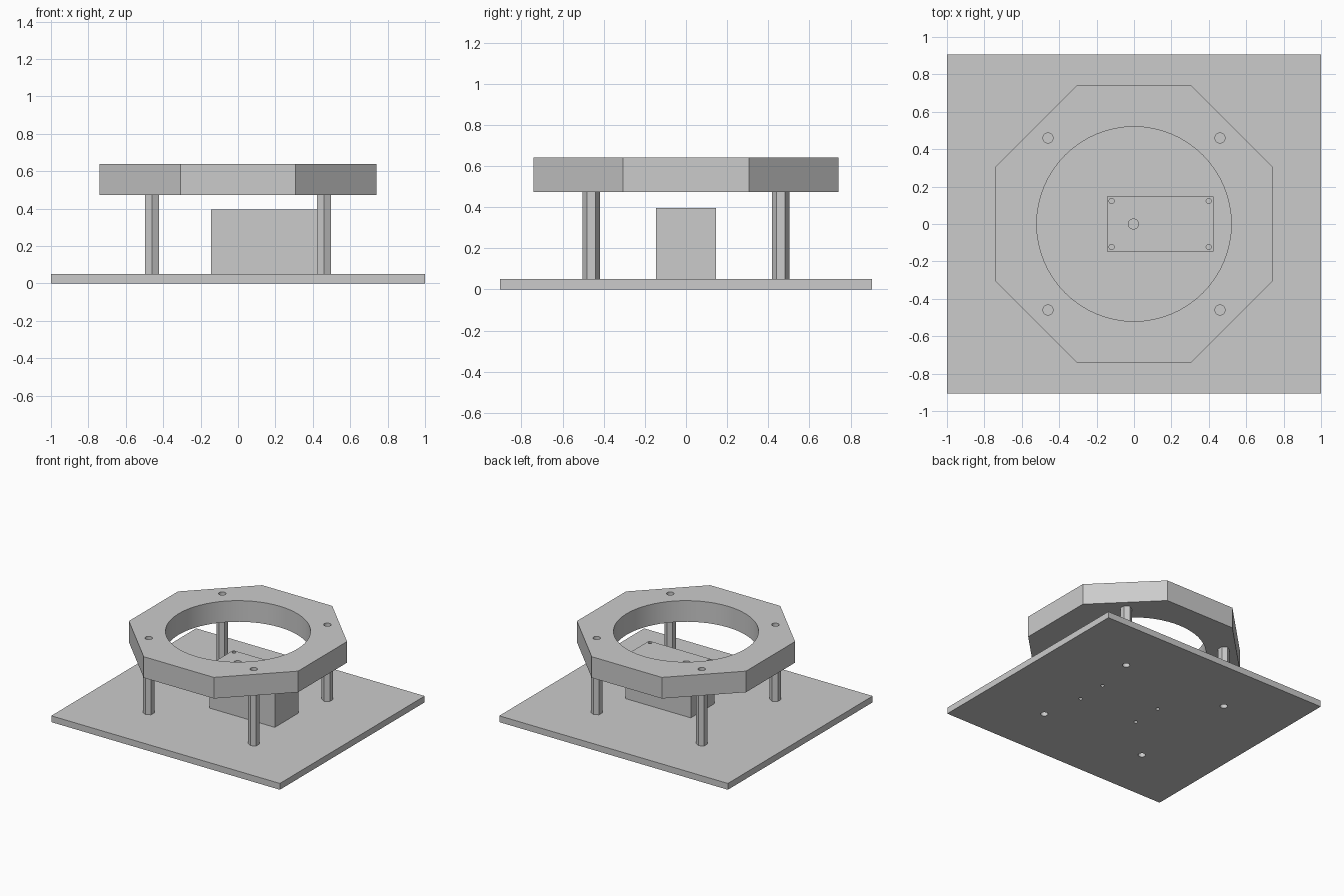
import bpy
import math

if "Cube" in bpy.data.objects:
    bpy.data.objects.remove(bpy.data.objects["Cube"], do_unlink=True)

GREY = (0.6, 0.6, 0.6, 1.0)
grey = bpy.data.materials.new("plain grey")
grey.use_nodes = True
grey.diffuse_color = GREY
grey.node_tree.nodes["Principled BSDF"].inputs["Base Color"].default_value = GREY


def box(name, low, high):
    """Box between two opposite corners."""
    center = [(a + b) / 2 for a, b in zip(low, high)]
    bpy.ops.mesh.primitive_cube_add(size=1, location=center)
    ob = bpy.context.object
    ob.name = name
    ob.scale = [b - a for a, b in zip(low, high)]
    bpy.ops.object.transform_apply(location=True, rotation=True, scale=True)
    ob.data.materials.append(grey)
    return ob


def prism(name, sides, radius, x, y, bottom, top, turn=0.0):
    """Upright regular prism; radius is measured to the corners."""
    bpy.ops.mesh.primitive_cylinder_add(
        vertices=sides, radius=radius, depth=top - bottom,
        location=(x, y, (bottom + top) / 2), rotation=(0, 0, turn))
    ob = bpy.context.object
    ob.name = name
    bpy.ops.object.transform_apply(location=True, rotation=True, scale=True)
    ob.data.materials.append(grey)
    return ob


def drill(ob, x, y, radius, bottom, top, sides=24):
    """Cut a round vertical hole and discard the cutter."""
    cutter = prism("cutter", sides, radius, x, y, bottom, top)
    cutter.hide_render = True
    mod = ob.modifiers.new("hole", 'BOOLEAN')
    mod.operation = 'DIFFERENCE'
    mod.solver = 'EXACT'
    mod.object = cutter
    bpy.context.view_layer.objects.active = ob
    bpy.ops.object.modifier_apply(modifier=mod.name)
    bpy.data.objects.remove(cutter, do_unlink=True)


PLATE_TOP, RING_LOW, RING_TOP, BLOCK_TOP = 0.05, 0.473, 0.64, 0.395
post_spots = [(sx * 0.46, sy * 0.46) for sx in (-1, 1) for sy in (-1, 1)]
screw_spots = [(x, sy * 0.123) for x in (-0.12, 0.40) for sy in (-1, 1)]

# Base plate with post holes and block screw holes
plate = box("base_plate", (-1, -0.905, 0), (1, 0.905, PLATE_TOP))
for x, y in post_spots:
    drill(plate, x, y, 0.027, -0.1, 0.1)
for x, y in screw_spots:
    drill(plate, x, y, 0.014, -0.1, 0.1)

# Octagonal ring with round opening
ring = prism("octagon_ring", 8, 0.74 / math.cos(math.pi / 8), 0, 0,
             RING_LOW, RING_TOP, math.pi / 8)
drill(ring, 0, 0, 0.52, 0.3, 0.8, 64)
for x, y in post_spots:
    drill(ring, x, y, 0.027, 0.3, 0.8)

# Central block with shaft socket and blind screw holes at both ends
block = box("center_block", (-0.145, -0.147, PLATE_TOP), (0.425, 0.147, BLOCK_TOP))
drill(block, -0.003, 0, 0.027, BLOCK_TOP - 0.1, 0.5)
for x, y in screw_spots:
    drill(block, x, y, 0.014, BLOCK_TOP - 0.06, 0.5)
    drill(block, x, y, 0.014, 0, PLATE_TOP + 0.06)

# Hexagonal posts
for i, (x, y) in enumerate(post_spots):
    prism(f"hex_post_{i + 1}", 6, 0.042, x, y, PLATE_TOP, RING_LOW)

# Smooth hole walls, sharp edges elsewhere
bpy.ops.object.select_all(action='DESELECT')
for ob in (plate, ring, block):
    ob.select_set(True)
bpy.context.view_layer.objects.active = ring
bpy.ops.object.shade_smooth_by_angle(angle=math.radians(30))
